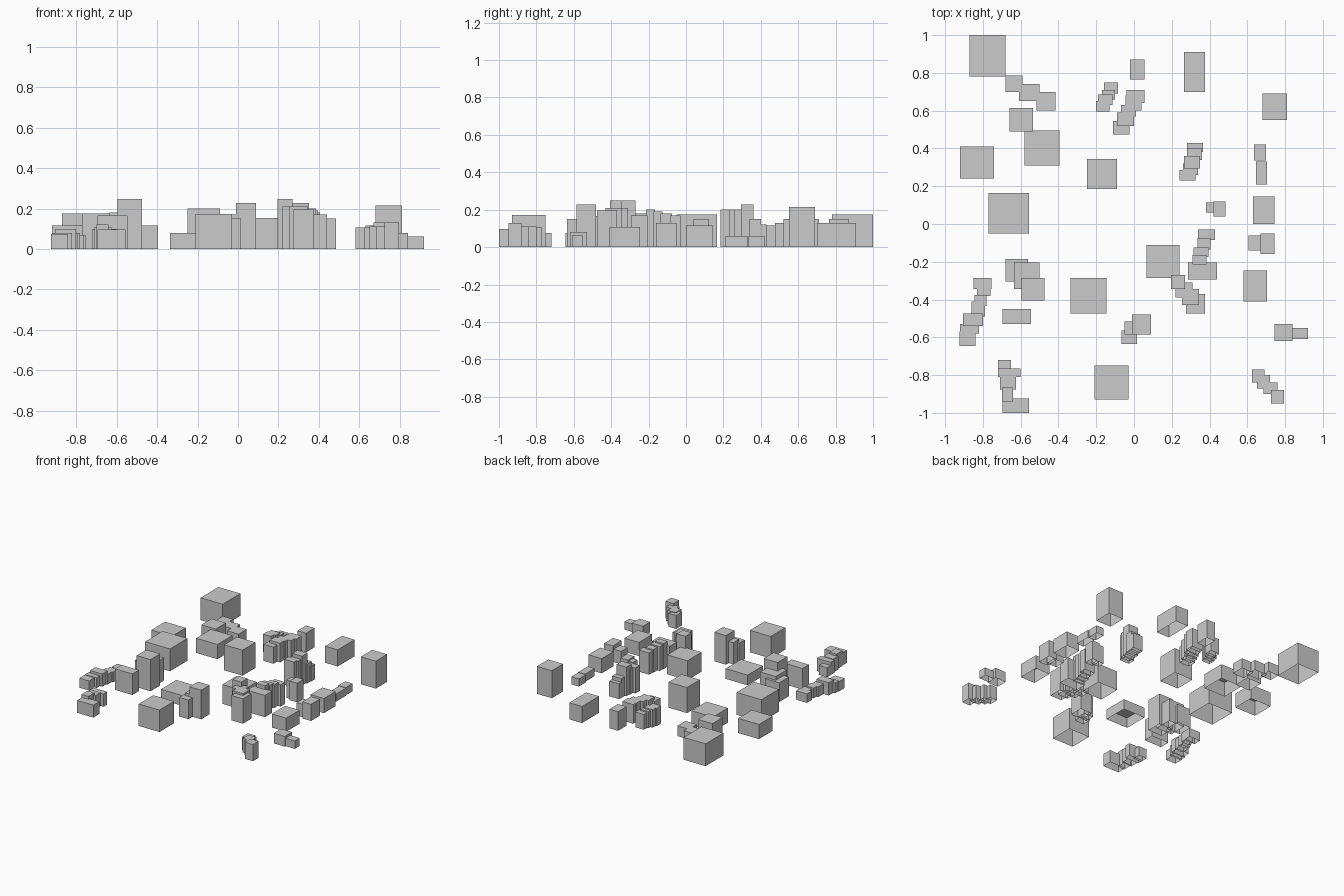
import bpy, bmesh


def block(name, x0, x1, y0, y1, h):
    """Plain building block standing on z = 0, open underneath."""
    bm = bmesh.new()
    bmesh.ops.create_cube(bm, size=1.0)
    for v in bm.verts:
        v.co.x = x1 if v.co.x > 0 else x0
        v.co.y = y1 if v.co.y > 0 else y0
        v.co.z = h if v.co.z > 0 else 0.0
    bm.normal_update()
    floor = [f for f in bm.faces if f.normal.z < -0.5]
    bmesh.ops.delete(bm, geom=floor, context='FACES_ONLY')
    me = bpy.data.meshes.new(name)
    bm.to_mesh(me)
    bm.free()
    bpy.context.collection.objects.link(bpy.data.objects.new(name, me))


def group(name, boxes):
    for i, b in enumerate(boxes, 1):
        block(f"{name}_{i}", *b)


# Large free-standing buildings: x0, x1, y0, y1, height
group("large_building", [
    (-.87, -.68, .78, 1.0, .175), (-.92, -.74, .24, .41, .115),
    (-.77, -.555, -.05, .165, .175), (-.58, -.395, .31, .495, .115),
    (-.25, -.09, .185, .345, .20), (-.335, -.145, -.475, -.285, .08),
    (-.21, -.03, -.93, -.75, .172), (.065, .24, -.285, -.11, .152),
    (.265, .375, .70, .91, .13), (.68, .81, .55, .69, .215),
    (.58, .705, -.41, -.245, .107), (.63, .745, 0, .145, .115),
])

# North-west terrace
group("northwest_house", [
    (-.68, -.59, .70, .785, .08), (-.61, -.50, .65, .74, .08),
    (-.515, -.415, .60, .70, .08), (-.66, -.535, .49, .615, .13),
])

# West row, stepping down the left edge
group("west_house", [
    (-.85, -.755, -.345, -.285, .07), (-.83, -.76, -.38, -.335, .07),
    (-.845, -.78, -.435, -.375, .08), (-.86, -.79, -.49, -.41, .08),
    (-.905, -.80, -.54, -.475, .10), (-.92, -.82, -.58, -.53, .08),
    (-.925, -.84, -.645, -.57, .075),
])

# West towers
group("west_tower", [
    (-.68, -.56, -.305, -.185, .15), (-.635, -.50, -.345, -.205, .18),
    (-.595, -.475, -.405, -.285, .248), (-.695, -.545, -.53, -.45, .165),
])

# South-west row
group("southwest_house", [
    (-.72, -.65, -.78, -.72, .075), (-.72, -.60, -.81, -.765, .10),
    (-.71, -.625, -.875, -.81, .105), (-.70, -.64, -.94, -.865, .12),
    (-.695, -.555, -1.0, -.925, .097),
])

# North rows
group("north_house", [
    (-.16, -.085, .69, .75, .12), (-.17, -.10, .66, .71, .13),
    (-.19, -.115, .63, .685, .14), (-.20, -.13, .595, .65, .14),
    (-.04, .055, .64, .71, .15), (-.045, .04, .60, .68, .15),
    (-.07, .01, .57, .63, .15), (-.09, 0, .52, .59, .15),
    (-.11, -.025, .475, .545, .13), (-.02, .055, .765, .87, .15),
])

# North-east row
group("northeast_house", [
    (.28, .365, .38, .43, .12), (.28, .36, .34, .40, .15),
    (.265, .35, .295, .36, .228), (.26, .34, .26, .32, .20),
    (.24, .325, .23, .285, .20),
])

# East side cottages and pairs
group("east_house", [
    (.635, .70, .335, .42, .06), (.645, .705, .21, .33, .06),
    (.38, .44, .06, .115, .14), (.42, .485, .04, .12, .15),
    (.605, .69, -.14, -.06, .10), (.67, .745, -.16, -.05, .13),
    (.745, .84, -.62, -.53, .08), (.835, .92, -.61, -.55, .062),
])

# Central street
group("central_house", [
    (.34, .43, -.085, -.03, .17), (.335, .405, -.135, -.075, .18),
    (.315, .395, -.175, -.125, .19), (.31, .385, -.215, -.165, .20),
    (.285, .44, -.295, -.205, .17), (.195, .27, -.345, -.27, .248),
    (.22, .31, -.39, -.31, .21), (.255, .345, -.43, -.345, .21),
    (.275, .375, -.475, -.37, .195),
])

# South trio
group("south_house", [
    (-.065, .015, -.635, -.565, .15), (-.05, .03, -.585, -.515, .17),
    (-.01, .09, -.585, -.48, .228),
])

# South-east row
group("southeast_house", [
    (.625, .69, -.84, -.77, .105), (.65, .72, -.87, -.80, .11),
    (.685, .76, -.90, -.84, .11), (.725, .795, -.95, -.88, .13),
])
